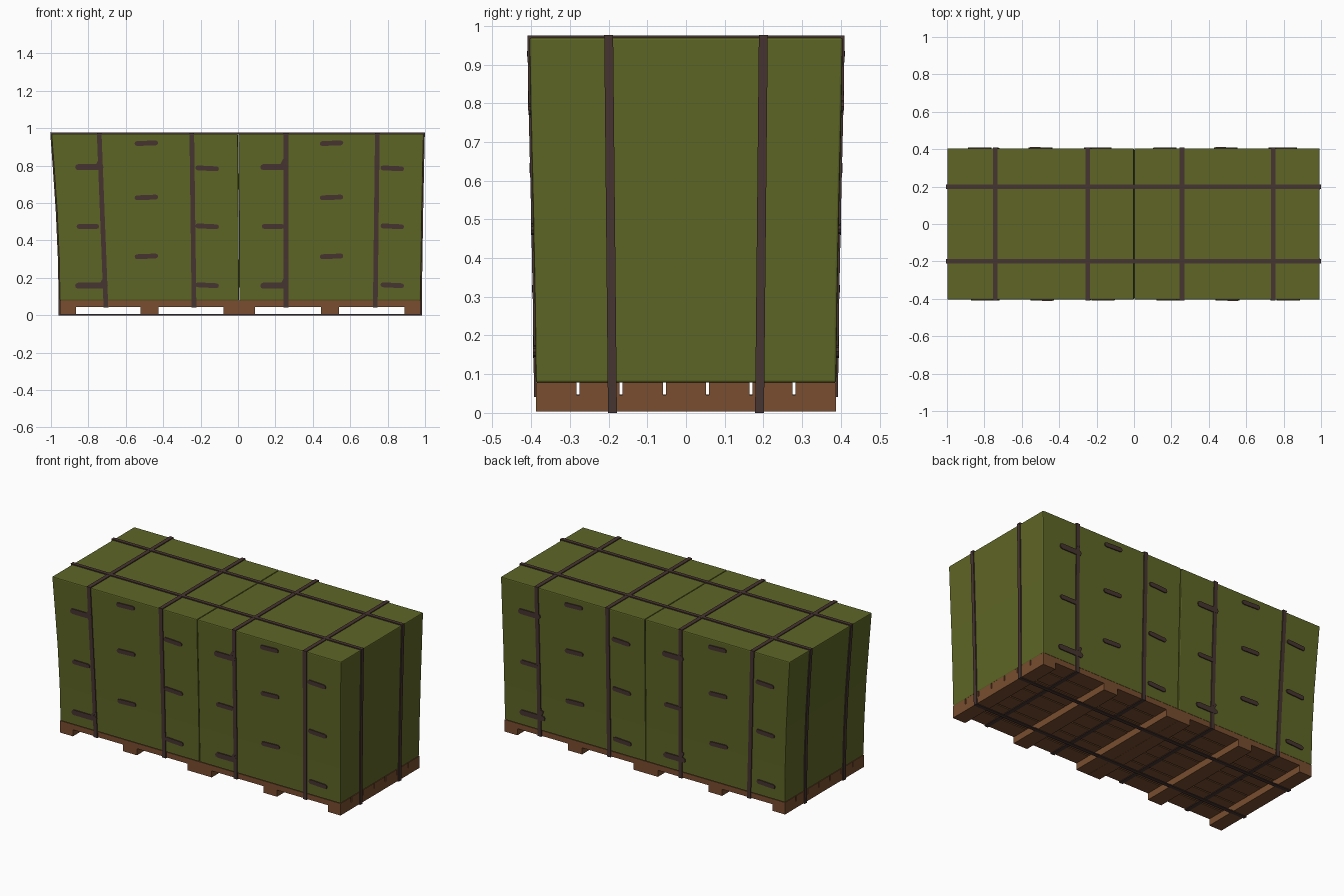
import bpy, bmesh, math
from mathutils import Vector

if "Cube" in bpy.data.objects:
    bpy.data.objects.remove(bpy.data.objects["Cube"])

def material(name, col):
    m = bpy.data.materials.new(name)
    m.diffuse_color = (*col, 1)
    m.use_nodes = True
    m.node_tree.nodes["Principled BSDF"].inputs["Base Color"].default_value = m.diffuse_color
    return m

GREEN = material("olive tarp", (0.112, 0.131, 0.019))
WOOD = material("brown wood", (0.19, 0.075, 0.028))
STRAP = material("dark strap", (0.062, 0.035, 0.030))

def finish(bm, name, mat, bevel=0):
    bmesh.ops.recalc_face_normals(bm, faces=bm.faces)
    me = bpy.data.meshes.new(name)
    bm.to_mesh(me)
    bm.free()
    ob = bpy.data.objects.new(name, me)
    bpy.context.collection.objects.link(ob)
    me.materials.append(mat)
    if bevel:
        b = ob.modifiers.new("bevel", 'BEVEL')
        b.width, b.segments, b.limit_method = bevel, 2, 'ANGLE'
        b.angle_limit = math.radians(40)
    return ob

def add_box(bm, x0, x1, y0, y1, z0, z1):
    vs = bmesh.ops.create_cube(bm, size=1)['verts']
    for v in vs:
        v.co = ((x0 + x1) / 2 + v.co.x * (x1 - x0),
                (y0 + y1) / 2 + v.co.y * (y1 - y0),
                (z0 + z1) / 2 + v.co.z * (z1 - z0))

# Slightly flared outline of the load: z, left x, seam x, right x, half depth
LEVELS = [(0.078, -0.953, 0.006, 0.977, 0.388),
          (0.30, -0.957, 0.005, 0.980, 0.391),
          (0.55, -0.968, 0.004, 0.984, 0.396),
          (0.80, -0.985, 0.002, 0.989, 0.402),
          (0.970, -0.998, 0.001, 0.993, 0.405)]

def outline(z, k):
    z = min(max(z, LEVELS[0][0]), LEVELS[-1][0])
    for a, b in zip(LEVELS, LEVELS[1:]):
        if z <= b[0]:
            t = (z - a[0]) / (b[0] - a[0])
            return a[k] + (b[k] - a[k]) * t

# Wrapped loads
def load(name, left, right, gap_l, gap_r):
    bm = bmesh.new()
    rings = []
    for lv in LEVELS:
        x0, x1, y, z = lv[left] + gap_l, lv[right] - gap_r, lv[4], lv[0]
        rings.append([bm.verts.new(p) for p in
                      ((x0, -y, z), (x1, -y, z), (x1, y, z), (x0, y, z))])
    for a, b in zip(rings, rings[1:]):
        for i in range(4):
            j = (i + 1) % 4
            bm.faces.new((a[i], a[j], b[j], b[i]))
    bm.faces.new(rings[0][::-1])
    bm.faces.new(rings[-1])
    finish(bm, name, GREEN, 0.006)

load("left_load", 1, 2, 0, 0.001)
load("right_load", 2, 3, 0.001, 0)

# Pallets: deck boards along x, runners along y
Y = 0.387
for name, x0, x1, runners in (
        ("left_pallet", -0.953, 0.005, ((-0.953, -0.866), (-0.52, -0.425), (-0.077, 0.005))),
        ("right_pallet", 0.006, 0.977, ((0.006, 0.09), (0.445, 0.54), (0.89, 0.977)))):
    bm = bmesh.new()
    n, gap = 7, 0.008
    w = (2 * Y + gap) / n
    for i in range(n):
        add_box(bm, x0, x1, -Y + i * w, -Y + i * w + w - gap, 0.045, 0.078)
    for a, b in runners:
        add_box(bm, a, b, -Y, Y, 0.004, 0.046)
    finish(bm, name, WOOD)

# Straps: closed ribbons from (centre, across-direction) paths
def ribbon(name, inner, outer, across, width):
    bm = bmesh.new()
    side = Vector(across) * width / 2
    rings = [[bm.verts.new(p) for p in (a - side, b - side, b + side, a + side)]
             for a, b in zip(inner, outer)]
    for i, r in enumerate(rings):
        s = rings[(i + 1) % len(rings)]
        for j in range(4):
            k = (j + 1) % 4
            bm.faces.new((r[j], r[k], s[k], s[j]))
    finish(bm, name, STRAP)

T = 0.006
MID = [lv[0] for lv in LEVELS[:-1]]

def cross_strap(i, xt, xb):
    def path(o):
        h = [(0.046 - o, outline(0, 4) + o)] + [(z, outline(z, 4) + o) for z in MID] \
            + [(0.970 + o, outline(1, 4) + o)]
        pts = [Vector((xb + (xt - xb) * (z - 0.04) / 0.93, -y, z)) for z, y in h]
        return pts + [Vector((p.x, -p.y, p.z)) for p in reversed(pts)]
    ribbon(f"cross_strap_{i}", path(-0.002), path(T - 0.001), (1, 0, 0), 0.025)

for i, (xt, xb) in enumerate(((-0.742, -0.706), (-0.247, -0.235), (0.257, 0.257), (0.745, 0.734))):
    cross_strap(i + 1, xt, xb)

def long_strap(i, s):
    def path(o):
        pts = []
        for k, d in ((1, -1), (3, 1)):
            h = [(0.004 - min(o, 0.004), outline(0, k) + d * o)] + \
                [(z, outline(z, k) + d * o) for z in MID] + [(0.970 + o, outline(1, k) + d * o)]
            q = [Vector((x, s * (0.19 + 0.01 * z), z)) for z, x in h]
            pts += q if k == 1 else q[::-1]
        return pts
    ribbon(f"long_strap_{i}", path(-0.002), path(T), (0, 1, 0), 0.023)

long_strap(1, -1)
long_strap(2, 1)

# Short grip tabs laid on the front and, turned half round, on the back
def tab(bm, p, q, r, turn):
    p, q = Vector(p), Vector(q)
    ang = math.atan2(q.y - p.y, q.x - p.x)
    pts = []
    for c, start in ((q, -90), (p, 90)):
        for k in range(5):
            a = ang + math.radians(start + 45 * k)
            pts.append((c.x + r * math.cos(a), c.y + r * math.sin(a)))
    rows = []
    for o in (-0.003, 0.006):
        rows.append([bm.verts.new((turn * x, -turn * (outline(z, 4) + o) * -1 * -1, z)) for x, z in pts])
    n = len(pts)
    bm.faces.new(rows[1])
    bm.faces.new(rows[0][::-1])
    for i in range(n):
        j = (i + 1) % n
        bm.faces.new((rows[0][i], rows[0][j], rows[1][j], rows[1][i]))

R = 0.013
for name, turn in (("front_grips", 1), ("back_grips", -1)):
    bm = bmesh.new()
    for cx, strap_top, strap_low in ((-0.49, -0.735, -0.712), (0.50, 0.250, 0.255)):
        # middle and right columns
        for z in (0.92, 0.63, 0.315):
            tab(bm, (cx - 0.05, z - 0.002), (cx + 0.05, z + 0.002), R, turn)
        for z in (0.785, 0.475, 0.16):
            tab(bm, (cx + 0.275, z + 0.003), (cx + 0.375, z - 0.002), R, turn)
        # left column, with loops running into the strap
        tab(bm, (cx - 0.36, 0.475), (cx - 0.265, 0.475), R, turn)
        for z, sx in ((0.792, strap_top), (0.158, strap_low)):
            tab(bm, (cx - 0.365, z), (sx, z), R + 0.003, turn)
            tab(bm, (sx - 0.02, z + 0.005), (sx - 0.002, z + 0.04), 0.008, turn)
    finish(bm, name, STRAP)
